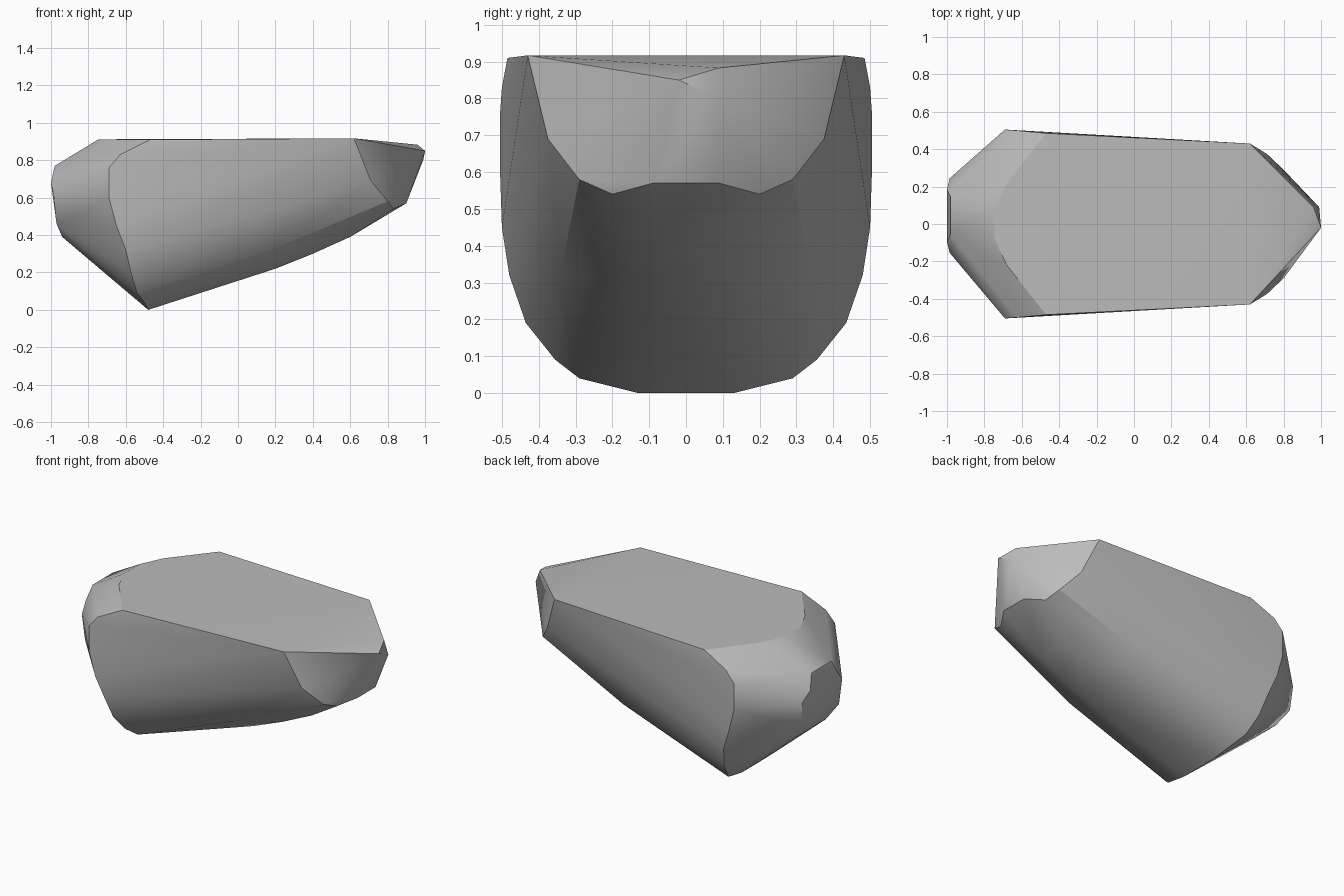
import bpy
import bmesh
import math

default_cube = bpy.data.objects.get("Cube")
if default_cube:
    bpy.data.objects.remove(default_cube, do_unlink=True)


def make_material(name, colour):
    material = bpy.data.materials.new(name)
    material.use_nodes = True
    material.diffuse_color = colour
    material.node_tree.nodes["Principled BSDF"].inputs["Base Color"].default_value = colour
    return material


def mirrored(half_outline, centre=0.0):
    """Repeat the half outline on both sides of the long axis."""
    return [(x, centre + side * y, z) for x, y, z in half_outline for side in (-1, 1)]


def convex_stone(name, points, material):
    """Wrap the outline points in a single faceted hull."""
    bm = bmesh.new()
    for point in points:
        bm.verts.new(point)
    hull = bmesh.ops.convex_hull(bm, input=bm.verts[:])
    spare = {v for v in hull["geom_interior"] + hull["geom_unused"]
             if isinstance(v, bmesh.types.BMVert)}
    bmesh.ops.delete(bm, geom=list(spare), context="VERTS")
    bmesh.ops.dissolve_limit(bm, angle_limit=math.radians(1.5),
                             verts=bm.verts[:], edges=bm.edges[:])
    bmesh.ops.recalc_face_normals(bm, faces=bm.faces[:])
    mesh = bpy.data.meshes.new(name)
    bm.to_mesh(mesh)
    bm.free()
    mesh.materials.append(material)
    stone = bpy.data.objects.new(name, mesh)
    bpy.context.collection.objects.link(stone)
    return stone


# Thick end rim, from the foot up to the flat top
rim = mirrored([
    (-.48, .13, 0), (-.5, .29, .04), (-.54, .355, .09), (-.57, .435, .19),
    (-.6, .48, .32), (-.65, .5, .45), (-.69, .505, .6), (-.69, .505, .76),
    (-.63, .5, .83), (-.47, .485, .91),
])

# End of the flat top and the blunt cap below it
top_end = mirrored([(-.68, .22, .912), (-.745, .08, .912)])
blunt_cap = mirrored([
    (-.94, .1, .39), (-.97, .19, .46), (-.985, .2, .62),
    (-1, .14, .68), (-.98, .1, .77),
], centre=.045)

# Gently bulging underside
belly = mirrored([
    (.2, .13, .22), (.4, .13, .3), (.6, .12, .39), (.2, .34, .33),
])

# Rim of the tapered end and its off-centre tip
nose_rim = mirrored([
    (.62, .43, .917), (.66, .4, .78), (.71, .375, .69),
    (.8, .29, .58), (.83, .2, .54), (.9, .09, .57),
])
nose_tip = [(1, -.02, .85), (.96, .09, .883), (.99, .09, .8)]

grey_stone = make_material("grey stone", (.5, .5, .5, 1))
stone = convex_stone("stone_block",
                     rim + top_end + blunt_cap + belly + nose_rim + nose_tip,
                     grey_stone)

# Soft curved sides with crisp broken edges
bpy.ops.object.select_all(action="DESELECT")
stone.select_set(True)
bpy.context.view_layer.objects.active = stone
bpy.ops.object.shade_smooth_by_angle(angle=math.radians(30))
